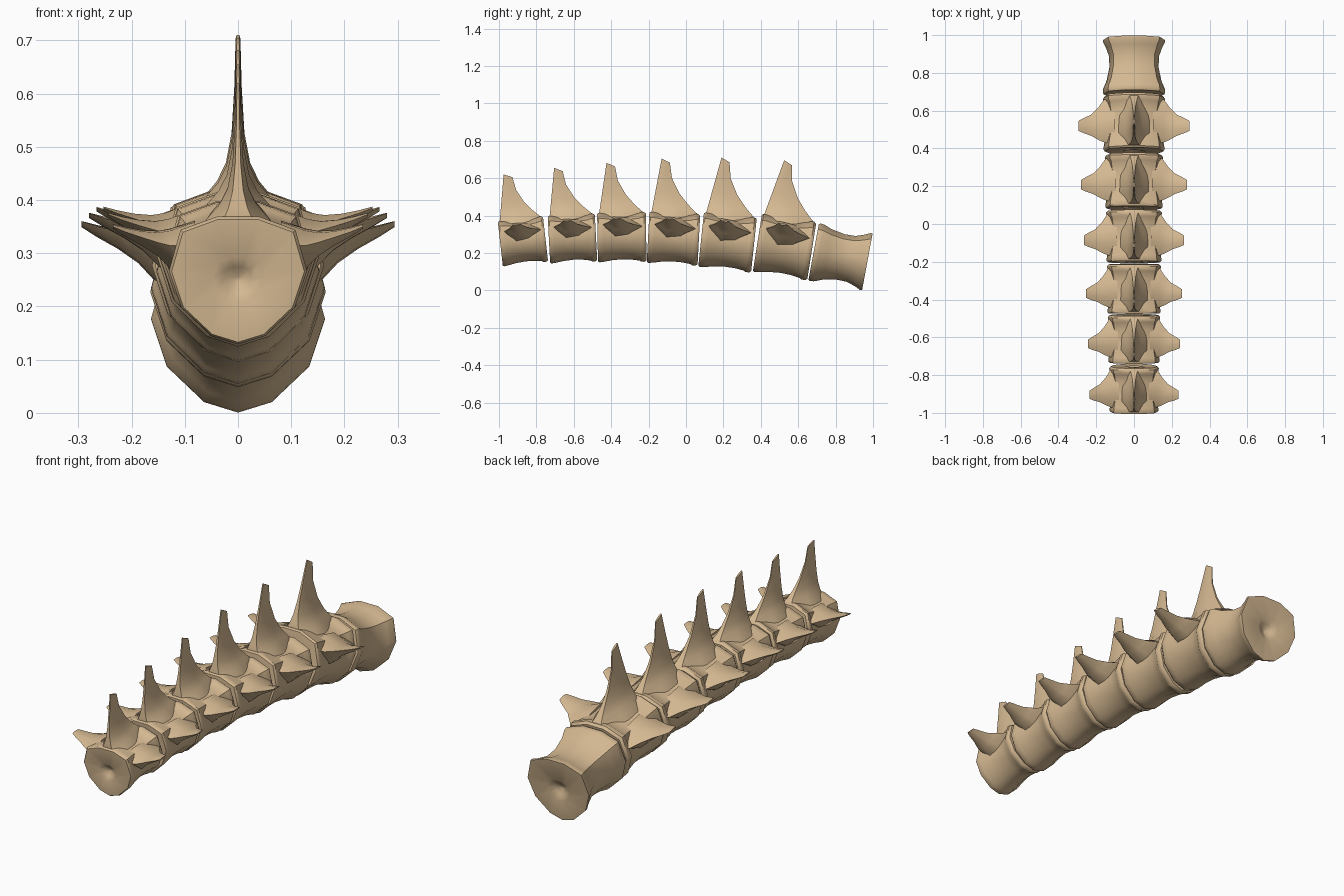
import bpy, bmesh, math
from mathutils import Matrix, Vector

if "Cube" in bpy.data.objects:
    bpy.data.objects.remove(bpy.data.objects["Cube"])

bone = bpy.data.materials.new("tan bone")
bone.diffuse_color = (0.66, 0.48, 0.285, 1)
bone.use_nodes = True
bone.node_tree.nodes["Principled BSDF"].inputs["Base Color"].default_value = bone.diffuse_color

# half outline of the end face, bottom to top, in units of the half width / half height
HALF = [(0.39, -0.87), (0.82, -0.43), (1.0, 0.15), (0.83, 0.79), (0.3, 1.0)]
OUTLINE = [(0, -1)] + HALF + [(-x, z) for x, z in reversed(HALF)]


def lerp(a, b, t):
    return a + (b - a) * t


def bridge(bm, rings):
    """Skin a list of equal rings, return the vertex rings."""
    vr = [[bm.verts.new(p) for p in r] for r in rings]
    n = len(vr[0])
    for a, b in zip(vr, vr[1:]):
        for i in range(n):
            j = (i + 1) % n
            bm.faces.new((a[i], a[j], b[j], b[i]))
    return vr


def add_body(bm, L, rx, rz, profile):
    """Waisted centrum with a shallow pit in each end."""
    def ring(y, s):
        return [(x * rx * s, y * L, z * rz * s) for x, z in OUTLINE]
    # pit floor, pit edge, outer profile, pit edge, pit floor
    full = [(-0.40, 0.04), (-0.45, 0.2), (-0.5, 0.36)] + profile + \
           [(0.5, 0.36), (0.45, 0.2), (0.40, 0.04)]
    vr = bridge(bm, [ring(y, s) for y, s in full])
    bm.faces.new(vr[0])
    bm.faces.new(vr[-1])


def add_spine(bm, L, rx, rz, apex):
    """Tall thin blade, flared at the foot, with a concave rear edge."""
    base_z = rz * 0.97
    H = apex.z - base_z
    rings = []
    for t, w in [(-0.14, 0.62), (0, 0.40), (0.08, 0.27), (0.2, 0.155),
                 (0.4, 0.08), (0.7, 0.045), (1, 0.03)]:
        w *= rx
        c = max(t, 0)
        yf = lerp(-0.46 * L, apex.y, c)
        yb = lerp(apex.y + 0.045, 0.47 * L, (1 - c) ** 2)
        z = base_z + H * t
        side = [(0.5 * w, 0), (w, 0.25), (0.9 * w, 0.6), (0.4 * w, 1)]
        pts = side + [(-x, k) for x, k in reversed(side)]
        rings.append([(x, lerp(yf, yb, k), z - 0.02 * c * k) for x, k in pts])
    vr = bridge(bm, rings)
    bm.faces.new(vr[0])
    bm.faces.new(vr[-1])


def add_wing(bm, L, rx, rz, tip, side):
    """Swept side process, narrowing to a thin raised tip."""
    rings = []
    for s, yf, yb, lo, hi in [(0, -0.42, 0.45, -0.10, 0.84),
                              (0.3, -0.37, 0.42, 0.10, 0.70),
                              (0.45, -0.33, 0.27, 0.30, 0.67),
                              (0.65, -0.26, 0.13, 0.47, 0.69),
                              (0.85, -0.22, 0.06, 0.61, 0.74),
                              (1, -0.18, 0.0, 0.73, 0.79)]:
        x = lerp(rx * 0.62, tip, s) * side
        sec = [(0, 0.7), (0.3, 1), (0.65, 0.95), (1, 0.55), (0.65, 0.1), (0.3, 0)]
        rings.append([(x, lerp(yf, yb, k) * L, lerp(lo, hi, h) * rz) for k, h in sec])
    vr = bridge(bm, rings)
    bm.faces.new(vr[0])
    bm.faces.new(vr[-1])


def finish(bm, name, M):
    """Smooth shading with hard edges kept, then place in the chain."""
    bmesh.ops.recalc_face_normals(bm, faces=bm.faces)
    for f in bm.faces:
        f.smooth = True
    for e in bm.edges:
        e.smooth = e.calc_face_angle(0) < math.radians(42)
    me = bpy.data.meshes.new(name)
    bm.to_mesh(me)
    bm.free()
    me.materials.append(bone)
    ob = bpy.data.objects.new(name, me)
    ob.matrix_world = M
    bpy.context.collection.objects.link(ob)


def place(y, z, tilt):
    return Matrix.Translation((0, y, z)) @ Matrix.Rotation(math.radians(tilt), 4, 'X')


RIMMED = [(-0.5, 0.96), (-0.47, 1.0), (-0.38, 0.98), (-0.2, 0.92), (0, 0.89),
          (0.2, 0.91), (0.36, 0.96), (0.39, 1.0), (0.46, 1.01), (0.5, 0.95)]

# y, z, tilt, length, half width, half height, spine tip y, spine tip z, wing tip x
VERTEBRAE = [
    (-0.872, 0.262, 6.5, 0.243, 0.130, 0.121, -0.975, 0.620, 0.235),
    (-0.607, 0.277, 3.0, 0.252, 0.136, 0.127, -0.705, 0.655, 0.243),
    (-0.343, 0.284, 1.0, 0.260, 0.141, 0.132, -0.425, 0.682, 0.253),
    (-0.067, 0.277, -3.0, 0.272, 0.146, 0.137, -0.130, 0.705, 0.266),
    (0.222, 0.257, -6.0, 0.284, 0.152, 0.147, 0.190, 0.710, 0.280),
    (0.527, 0.232, -9.0, 0.294, 0.162, 0.157, 0.525, 0.696, 0.294)]

for i, (y, z, tilt, L, rx, rz, ay, az, tip) in enumerate(VERTEBRAE):
    M = place(y, z, tilt)
    bm = bmesh.new()
    add_body(bm, L, rx, rz, RIMMED)
    add_spine(bm, L, rx, rz, M.inverted() @ Vector((0, ay, az)))
    for side in (1, -1):
        add_wing(bm, L, rx, rz, tip, side)
    finish(bm, f"vertebra_{i + 1}", M)

# plain spool-shaped centrum at the rear end
bm = bmesh.new()
add_body(bm, 0.292, 0.165, 0.156,
         [(-0.5, 0.97), (-0.47, 1.0), (-0.40, 0.99), (-0.25, 0.88), (0, 0.79),
          (0.2, 0.80), (0.36, 0.90), (0.46, 0.99), (0.5, 0.99)])
finish(bm, "end_centrum", place(0.826, 0.179, -10.5))
